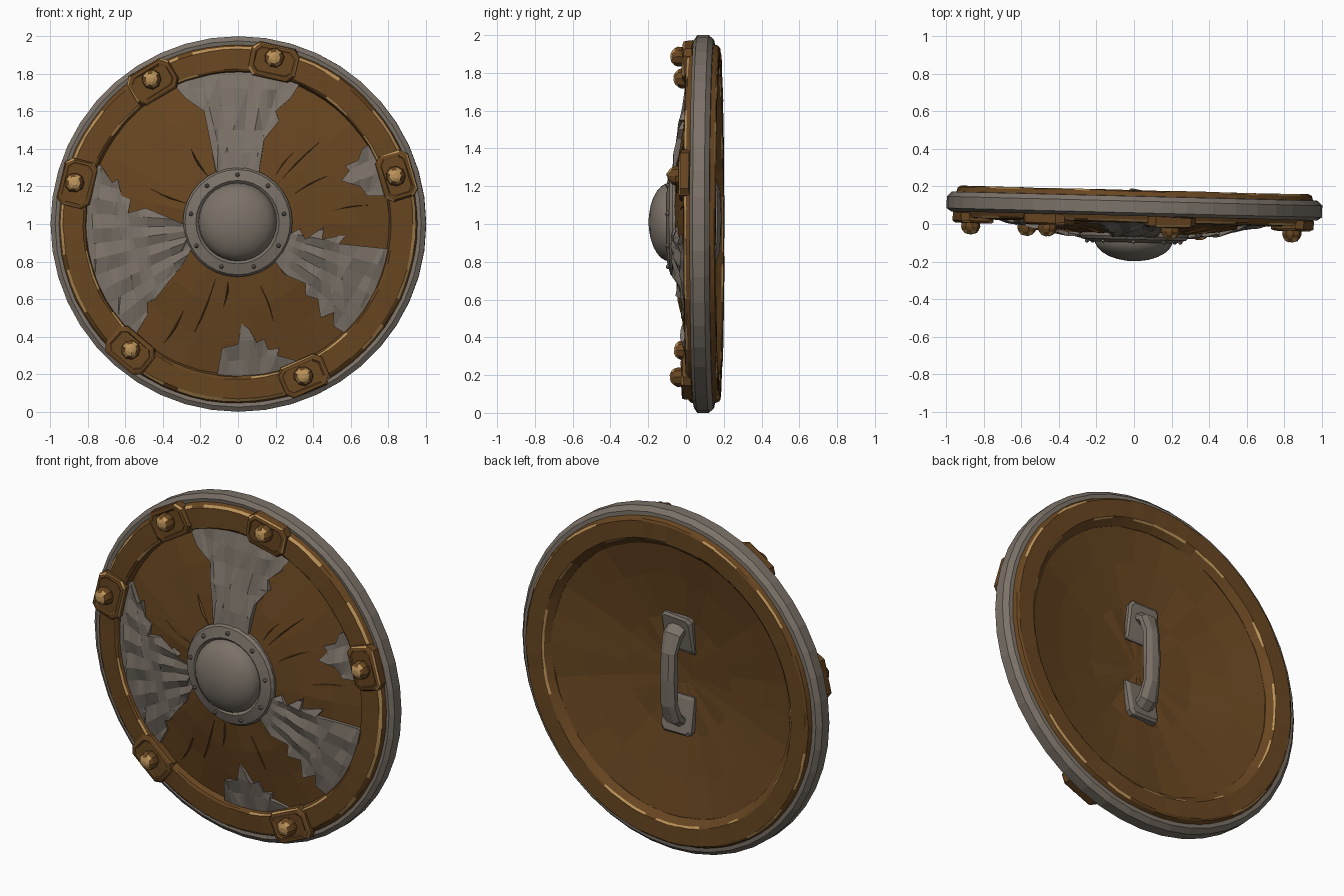
import bpy, bmesh, math, random
from mathutils import Vector, Matrix

if "Cube" in bpy.data.objects:
    bpy.data.objects.remove(bpy.data.objects["Cube"])

random.seed(7)


def material(name, rgb):
    m = bpy.data.materials.new(name)
    m.diffuse_color = (*rgb, 1)
    m.use_nodes = True
    m.node_tree.nodes["Principled BSDF"].inputs["Base Color"].default_value = m.diffuse_color
    return m


BROWN = material("brown wood", (0.138, 0.061, 0.015))
TAN = material("worn tan edge", (0.50, 0.29, 0.10))
GREY = material("grey metal", (0.20, 0.170, 0.140))
TILT = Matrix.Rotation(-0.025, 4, 'Z')       # the whole shield leans slightly


def finish(name, bm, mats, smooth=False):
    bmesh.ops.recalc_face_normals(bm, faces=bm.faces)
    bm.transform(TILT)
    me = bpy.data.meshes.new(name)
    bm.to_mesh(me)
    bm.free()
    for m in mats:
        me.materials.append(m)
    ob = bpy.data.objects.new(name, me)
    bpy.context.collection.objects.link(ob)
    if smooth:
        bpy.context.view_layer.objects.active = ob
        ob.select_set(True)
        bpy.ops.object.shade_smooth_by_angle(angle=math.radians(35))
        ob.select_set(False)
    return ob


def loft(bm, rings, paint=None, closed=False, jitter=0.0):
    """Skin a list of point rings; paint(band, k) gives the material index."""
    j = lambda: random.uniform(-jitter, jitter)
    vs = [[bm.verts.new(Vector(p) + Vector((j(), j(), j()))) for p in r] for r in rings]
    n = len(rings[0])
    for b in range(len(vs) if closed else len(vs) - 1):
        lo, hi = vs[b], vs[(b + 1) % len(vs)]
        for k in range(n):
            f = bm.faces.new((lo[k], lo[(k + 1) % n], hi[(k + 1) % n], hi[k]))
            f.material_index = paint(b, k) if paint else 0
    if not closed:
        bm.faces.new(vs[0])
        cap = bm.faces.new(vs[-1])
        cap.material_index = paint(len(vs) - 1, 0) if paint else 0


def circle(r, y, n, cx=0.0, cz=1.0):
    return [(cx + r * math.cos(2 * math.pi * k / n), y, cz + r * math.sin(2 * math.pi * k / n))
            for k in range(n)]


def lathe(name, profile, n, mats, paint=None, closed=False, jitter=0.0, smooth=False, cz=1.0):
    bm = bmesh.new()
    loft(bm, [circle(r, y, n, 0, cz) for r, y in profile], paint, closed, jitter)
    return finish(name, bm, mats, smooth)


def dome(r):
    """Front surface of the boards."""
    return -0.055 + 0.1 * max(0, (r - 0.25) / 0.55) ** 1.3


# Dished wooden board
lathe("wooden_board", [(r, dome(r)) for r in (0.05, 0.25, 0.45, 0.63, 0.83)] +
      [(0.83, 0.145), (0.6, 0.10), (0.35, 0.06), (0.05, 0.035)], 26, [BROWN], jitter=0.006)

# Splinters along the cracks in the boards: angle, start and end radius
bm = bmesh.new()
for deg, r0, r1 in ((45, .30, .62), (52, .33, .48), (28, .34, .55), (-112, .32, .62), (-100, .3, .45),
                    (-70, .35, .55), (-122, .55, .76), (122, .3, .47), (158, .3, .5), (8, .5, .72)):
    a = math.radians(deg)
    side = Vector((-math.sin(a), 0, math.cos(a)))
    rings = []
    for t, w in ((0, .001), (.45, .007), (.7, .005), (1, .001)):
        r = r0 + (r1 - r0) * t
        c = Vector((r * math.cos(a), dome(r), 1 + r * math.sin(a))) + side * 0.008 * math.sin(3 * t)
        rings.append([c - side * w + Vector((0, .008, 0)), c + Vector((0, -w * 1.4, 0)),
                      c + side * w + Vector((0, .008, 0))])
    loft(bm, rings)
finish("board_splinters", bm, [BROWN])


# Wooden rim ring, with worn tan strips on its narrow bevels
def worn(b, k):
    wave = math.sin(k * .35 + b * 2) + math.sin(k * 1.1 + b)
    return int(wave > {1: -0.5, 3: 0.3, 7: 0.0, 9: 0.3}.get(b, 9))


lathe("wooden_rim", [(0.96, 0.06), (0.945, 0.024), (0.931, 0.012), (0.826, 0.006), (0.815, 0.013),
                     (0.795, 0.07), (0.79, 0.14), (0.822, 0.170), (0.832, 0.178), (0.930, 0.180),
                     (0.941, 0.173), (0.955, 0.14)], 72, [BROWN, TAN], worn, True, 0.002)

# Outer metal band
lathe("metal_band", [(0.94, 0.05), (0.975, 0.043), (1.0, 0.06), (1.0, 0.122), (0.975, 0.148),
                     (0.94, 0.15)], 44, [GREY], None, True, 0.0)

# Metal boss with flange and dome
lathe("boss_flange", [(0.29, -0.03), (0.292, -0.065), (0.28, -0.082), (0.222, -0.098),
                      (0.208, -0.085), (0.205, -0.05)], 32, [GREY], cz=1.01)
lathe("boss_dome", [(0.208 * math.cos(a), -0.085 - 0.113 * math.sin(a)) for a in
                    (0, .2, .42, .65, .9, 1.15, 1.4, 1.53)], 32, [GREY], smooth=True, cz=1.01)
bm = bmesh.new()
for i in range(9):
    a = 2 * math.pi * (i + 0.25) / 9
    cx, cz = 0.252 * math.cos(a), 1.01 + 0.252 * math.sin(a)
    loft(bm, [circle(0.014, -0.08, 5, cx, cz), circle(0.012, -0.098, 5, cx, cz),
              circle(0.005, -0.104, 5, cx, cz)])
finish("boss_rivets", bm, [GREY])

# Rim plates and their studs
for i, (x, z) in enumerate(((-.46, 1.77), (.195, 1.885), (.84, 1.255), (.35, .19), (-.57, .33),
                            (-.87, 1.22))):
    out = Vector((x, 0, z - 1)).normalized()
    along = Vector((-out.z, 0, out.x))
    mid = out * 0.883 + Vector((0, 0, 1))
    low = 0.01 if i == 4 else 0          # the lower left plate is worn flatter

    def octagon(y, inset=0.0):
        w, h = 0.128 - inset, 0.09 - inset
        return [mid + along * u * w + out * v * h + Vector((0, y + low, 0)) for u, v in
                ((1, .6), (.75, 1), (-.75, 1), (-1, .6), (-1, -.6), (-.75, -1), (.75, -1), (1, -.6))]

    bm = bmesh.new()
    loft(bm, [octagon(0.04), octagon(-0.004), octagon(-0.012, 0.008),
              octagon(-0.016, 0.024), octagon(-0.012, 0.03)],
         lambda b, k: int(b == 1 and (k * 5 + i * 3) % 8 < 4 and i != 4), jitter=0.003)
    finish(f"rim_plate_{i + 1}", bm, [BROWN, TAN])
    bm = bmesh.new()
    loft(bm, [circle(r, y, 9, x, z) for r, y in ((.05, -.01), (.053, -.035), (.046, -.054),
                                                 (.032, -.069), (.014, -.076))],
         lambda b, k: int(b > 2 or (b == 2 and k % 2 > 0)), jitter=0.002)
    finish(f"rim_stud_{i + 1}", bm, [BROWN, TAN])

# Ragged metal patches: torn edge only, closed by an arc under the rim
PATCHES = {
    "top": [(-.34, 1.74), (-.27, 1.72), (-.28, 1.67), (-.18, 1.6), (-.11, 1.57), (-.14, 1.53),
            (-.085, 1.45), (-.125, 1.4), (-.11, 1.25), (.11, 1.25), (.14, 1.45), (.18, 1.5),
            (.16, 1.54), (.22, 1.55), (.2, 1.6), (.28, 1.67), (.25, 1.69), (.33, 1.75)],
    "left": [(-.54, .42), (-.48, .52), (-.49, .58), (-.44, .6), (-.46, .65), (-.37, .69), (-.41, .73),
             (-.3, .77), (-.335, .8), (-.25, .86), (-.24, .98), (-.41, .99), (-.51, 1.02),
             (-.49, 1.085), (-.585, 1.06), (-.57, 1.13), (-.62, 1.15), (-.64, 1.24), (-.67, 1.22),
             (-.73, 1.31)],
    "lower_right": [(.78, .87), (.54, .895), (.58, .945), (.45, .92), (.46, .985), (.36, .92),
                    (.33, .975), (.25, .93), (.2, .8), (.25, .73), (.38, .675), (.36, .62),
                    (.425, .6), (.44, .5), (.515, .53), (.505, .46), (.58, .41)],
    "bottom": [(.32, .27), (.21, .3), (.22, .34), (.16, .33), (.14, .39), (.1, .37), (.06, .44),
               (.02, .47), (0, .36), (-.085, .34), (-.06, .3), (-.11, .21)],
    "right": [(.66, 1.4), (.64, 1.34), (.57, 1.31), (.6, 1.275), (.55, 1.23), (.65, 1.2),
              (.69, 1.15), (.77, 1.15)],
}
for name, edge in PATCHES.items():
    a0 = math.atan2(edge[-1][1] - 1, edge[-1][0])
    a1 = math.atan2(edge[0][1] - 1, edge[0][0])
    d = (a1 - a0 + math.pi) % (2 * math.pi) - math.pi
    arc = [(.812 * math.cos(a0 + d * t / 8), 1 + .812 * math.sin(a0 + d * t / 8)) for t in range(9)]
    bm = bmesh.new()
    bm.faces.new([bm.verts.new((x, 0, z)) for x, z in edge + arc])
    bmesh.ops.triangulate(bm, faces=bm.faces[:])
    cuts = [(Vector((0, 0, 1)), Vector((math.cos(t), 0, math.sin(t))))
            for t in (math.pi * (q + .3) / 30 for q in range(30))]
    aim = Vector((sum(p[0] for p in edge), 0, sum(p[1] - 1 for p in edge))).normalized()
    cuts += [(Vector((0, 0, 1)) + aim * r, aim) for r in (.38, .5, .62, .72)]
    for co, no in cuts:
        bmesh.ops.bisect_plane(bm, geom=bm.verts[:] + bm.edges[:] + bm.faces[:], dist=1e-4,
                               plane_co=co, plane_no=no)
    bmesh.ops.remove_doubles(bm, verts=bm.verts, dist=0.004)
    for v in bm.verts:                    # radial ridges torn into the metal
        r = math.hypot(v.co.x, v.co.z - 1)
        a = math.atan2(v.co.z - 1, v.co.x)
        ridge = .009 * math.sin(31 * a + 9 * r) + .005 * math.sin(40 * r + 5 * a)
        v.co.y = dome(r) - 0.018 + (ridge if .3 < r < .78 else 0)
    ext = bmesh.ops.extrude_face_region(bm, geom=bm.faces[:])
    for g in ext["geom"]:
        if isinstance(g, bmesh.types.BMVert):
            g.co.y = dome(math.hypot(g.co.x, g.co.z - 1)) + 0.012
    finish("metal_patch_" + name, bm, [GREY])

# Handle on the back: two plates and a bent grip
for name, z, s in (("upper", 1.26, 1), ("lower", 0.78, -1)):
    bm = bmesh.new()
    rect = lambda w, h, y: [(u * w, y + 0.02 * v, z + v * h * s)
                            for u, v in ((-1, -1), (1, -1), (1, .8), (.8, 1), (-.8, 1), (-1, .8))]
    loft(bm, [rect(.1, .11, .03), rect(.1, .11, .07), rect(.085, .095, .082)], jitter=0.004)
    finish(f"handle_plate_{name}", bm, [GREY])
bm = bmesh.new()
rings = []
for y, z, ny, nz, w in ((.05, 1.31, .5, 1, .06), (.125, 1.26, .6, .8, .062), (.15, 1.17, 1, .25, .05),
                        (.155, 1.02, 1, 0, .053), (.15, .87, 1, -.25, .05),
                        (.125, .78, .6, -.8, .062), (.05, .73, .5, -1, .06)):
    n = Vector((0, ny, nz)).normalized()
    rings.append([Vector((w * math.cos(t), y, z)) + n * 0.034 * math.sin(t)
                  for t in (math.pi * (q + .5) / 4 for q in range(8))])
loft(bm, rings, jitter=0.003)
finish("handle_grip", bm, [GREY])
